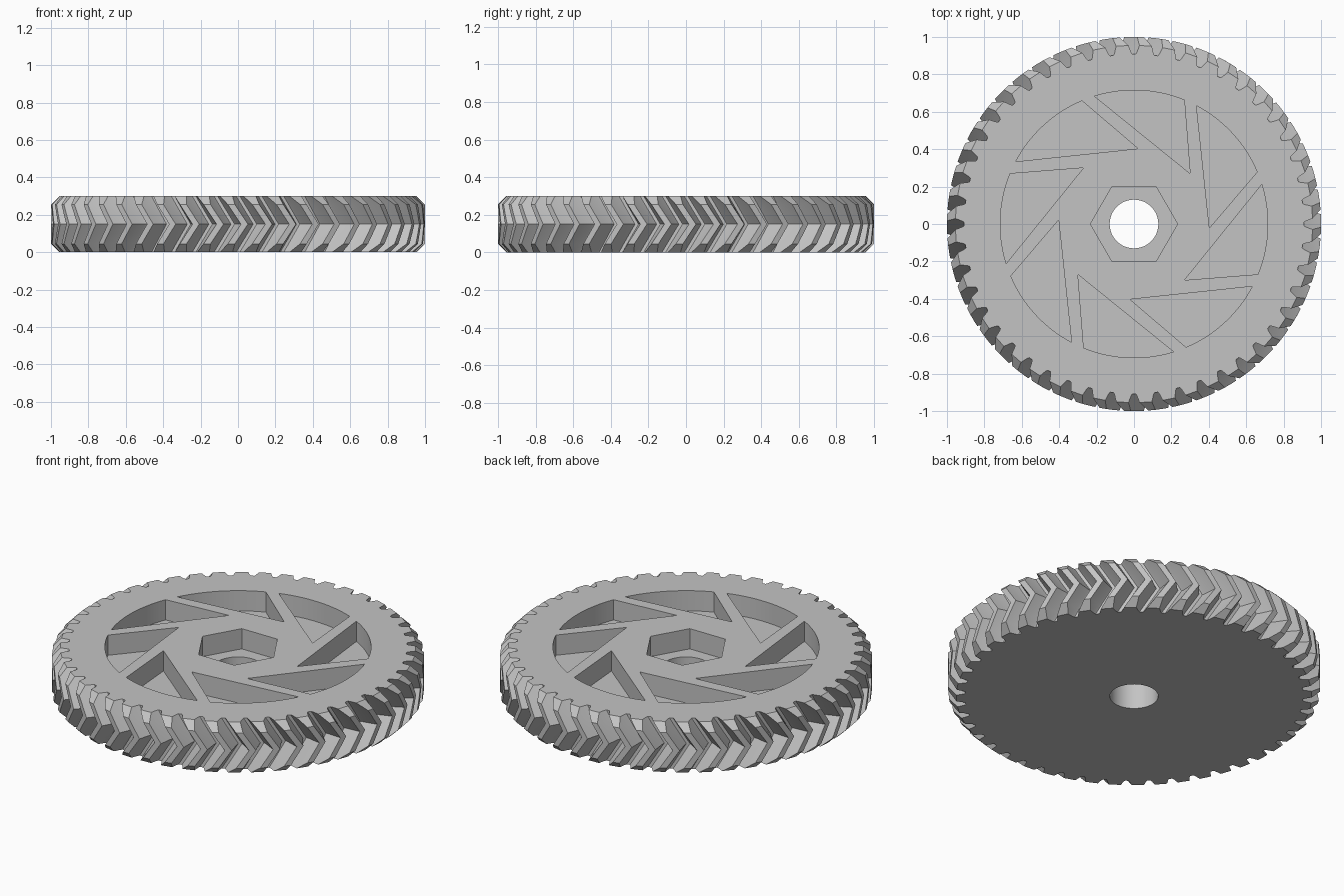
import bpy, bmesh, math

cube = bpy.data.objects.get("Cube")
if cube:
    bpy.data.objects.remove(cube, do_unlink=True)

HEIGHT = 0.3
TEETH = 48
ROOT, TIP, FACE_R = 0.908, 1.0, 0.955   # root, tip and chamfered end radius
CHAMFER = 0.045
TWIST = 0.1                             # turn of each half, in radians
FLOOR = 0.18                            # floor height of the recesses

grey = bpy.data.materials.new("mid_grey")
grey.use_nodes = True
grey.diffuse_color = (0.55, 0.55, 0.55, 1)
grey.node_tree.nodes["Principled BSDF"].inputs["Base Color"].default_value = (0.55, 0.55, 0.55, 1)


def loft(name, rings):
    """Closed solid through a stack of matching rings."""
    bm = bmesh.new()
    loops = [[bm.verts.new(p) for p in ring] for ring in rings]
    n = len(loops[0])
    for low, high in zip(loops, loops[1:]):
        for i in range(n):
            j = (i + 1) % n
            bm.faces.new((low[i], low[j], high[j], high[i]))
    bm.faces.new(loops[0][::-1])
    bm.faces.new(loops[-1])
    bmesh.ops.recalc_face_normals(bm, faces=bm.faces)
    mesh = bpy.data.meshes.new(name)
    bm.to_mesh(mesh)
    bm.free()
    mesh.materials.append(grey)
    obj = bpy.data.objects.new(name, mesh)
    bpy.context.collection.objects.link(obj)
    return obj


def polar(r, a, z=0.0):
    return (r * math.cos(a), r * math.sin(a), z)


def prism(name, outline, z0, z1):
    return loft(name, [[(p[0], p[1], z) for p in outline] for z in (z0, z1)])


# Tooth outline at one height: tapered flanks, chamfered ends, V-shaped twist
def gear_ring(z):
    end = min(z, HEIGHT - z)
    top = min(TIP, FACE_R + (TIP - FACE_R) * end / CHAMFER)
    turn = TWIST * end / (HEIGHT / 2)
    pitch = 2 * math.pi / TEETH
    knee = ROOT + 0.012
    def half(r):
        return 0.033 + (0.96 - r) * 0.36
    profile = [(ROOT, -half(ROOT) - 0.003), (knee, -half(knee)), (top, -half(top)),
               (top, half(top)), (knee, half(knee)), (ROOT, half(ROOT) + 0.003)]
    return [polar(r, (t + 0.5) * pitch + turn + a, z)
            for t in range(TEETH) for r, a in profile]


levels = [0, CHAMFER, 0.1, HEIGHT / 2, 0.2, HEIGHT - CHAMFER, HEIGHT]
gear = loft("herringbone_gear", [gear_ring(z) for z in levels])

cutters = []

# Eight swept pockets, each with a curved outer wall
a0, a1 = math.atan2(0.68, -0.21), math.atan2(0.665, 0.27)
for k in range(8):
    spin = k * math.pi / 4
    outline = [polar(0.715, a1 + (a0 - a1) * i / 14 + spin) for i in range(15)]
    outline.append(polar(math.hypot(0.3, 0.27), math.atan2(0.27, 0.3) + spin))
    cutters.append(prism("pocket_cutter", outline, FLOOR, 0.5))

# Hexagonal nut recess and round shaft bore
hexagon = [polar(0.233, i * math.pi / 3) for i in range(6)]
cutters.append(prism("nut_recess_cutter", hexagon, FLOOR, 0.5))
circle = [polar(0.13, i * math.pi / 32) for i in range(64)]
cutters.append(prism("bore_cutter", circle, -0.2, 0.6))

bpy.context.view_layer.objects.active = gear
for cutter in cutters:
    cutter.hide_render = True
    mod = gear.modifiers.new("cut", "BOOLEAN")
    mod.operation = "DIFFERENCE"
    mod.solver = "EXACT"
    mod.object = cutter
    bpy.ops.object.modifier_apply(modifier=mod.name)
    bpy.data.objects.remove(cutter, do_unlink=True)

# Smooth the curved walls, keep every edge crisp
bpy.ops.object.select_all(action="DESELECT")
gear.select_set(True)
bpy.ops.object.shade_smooth_by_angle(angle=math.radians(20))
